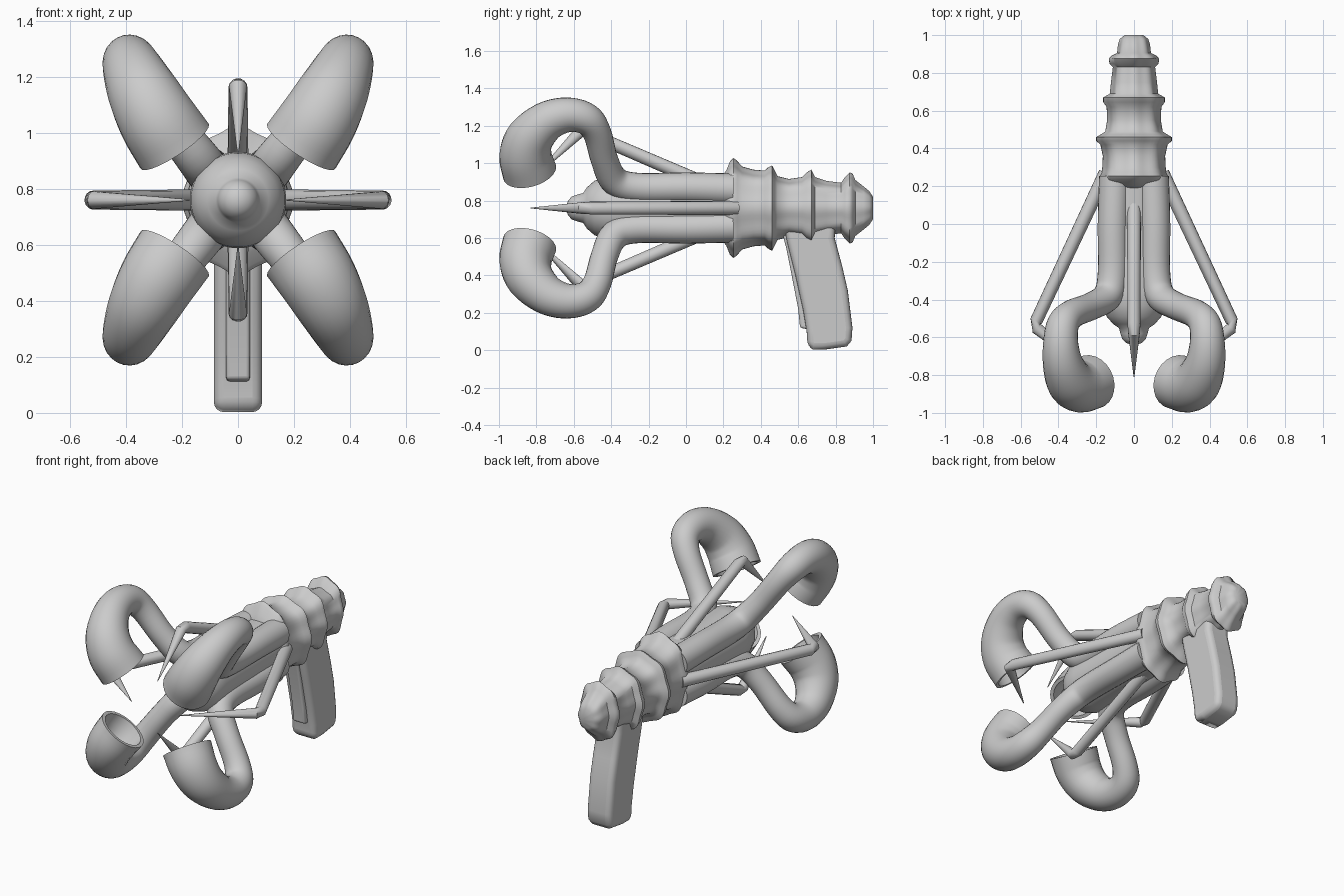
import bpy, bmesh, math
from mathutils import Vector

if "Cube" in bpy.data.objects:
    bpy.data.objects.remove(bpy.data.objects["Cube"])

AXIS_Z = 0.76   # height of the long axis; all parts but the grip are built around it


def finish(name, bm, z=AXIS_Z, mirror=None, angle=50):
    bmesh.ops.recalc_face_normals(bm, faces=bm.faces)
    me = bpy.data.meshes.new(name)
    bm.to_mesh(me)
    bm.free()
    ob = bpy.data.objects.new(name, me)
    bpy.context.collection.objects.link(ob)
    ob.location.z = z
    if mirror:
        m = ob.modifiers.new("mirror", 'MIRROR')
        m.use_axis = mirror
        m.use_mirror_merge = False
    bpy.ops.object.select_all(action='DESELECT')
    ob.select_set(True)
    bpy.context.view_layer.objects.active = ob
    bpy.ops.object.shade_smooth_by_angle(angle=math.radians(angle))
    return ob


def skin(bm, rings):
    loops = [[bm.verts.new(p) for p in r] for r in rings]
    n = len(loops[0])
    for a, b in zip(loops, loops[1:]):
        for i in range(n):
            j = (i + 1) % n
            bm.faces.new((a[i], a[j], b[j], b[i]))
    bm.faces.new(loops[0])
    bm.faces.new(loops[-1][::-1])


def spline(pts, steps):
    # Catmull-Rom through 4D points (x, y, z, radius)
    p = [Vector(q) for q in pts]
    p = [2 * p[0] - p[1]] + p + [2 * p[-1] - p[-2]]
    out = []
    for k in range(1, len(p) - 2):
        a, b, c, d = p[k - 1:k + 3]
        for s in range(steps):
            t = s / steps
            out.append(0.5 * (2 * b + (c - a) * t + (2 * a - 5 * b + 4 * c - d) * t * t
                              + (3 * b - a - 3 * c + d) * t ** 3))
    return out + [p[-2]]


def tube(bm, pts, n=24, inner=()):
    # sweep a circle; 'inner' adds (depth, radius) rings back inside the mouth
    c = [q.to_3d() for q in pts]
    r = [q[3] for q in pts]
    u = None
    rings = []

    def ring(o, rad, u, v):
        return [o + rad * (math.cos(2 * math.pi * i / n) * u + math.sin(2 * math.pi * i / n) * v)
                for i in range(n)]
    for k in range(len(c)):
        t = (c[min(k + 1, len(c) - 1)] - c[max(k - 1, 0)]).normalized()
        if u is None:
            u = t.orthogonal()
        u = (u - t * u.dot(t)).normalized()
        v = t.cross(u)
        rings.append(ring(c[k], r[k], u, v))
    for depth, rad in inner:
        rings.append(ring(c[-1] - t * depth, rad, u, v))
    skin(bm, rings)


def lathe(name, prof, power, lobe=0.0, n=64):
    # rings along y given as (y, half width, half height), squared off by 'power',
    # with eight shallow lobes
    bm = bmesh.new()
    rings = []
    for y, rx, rz in prof:
        ring = []
        for i in range(n):
            a = 2 * math.pi * i / n
            ca, sa = math.cos(a), math.sin(a)
            f = (abs(ca) ** power + abs(sa) ** power) ** (-1 / power)
            f *= (1 + lobe * math.cos(8 * a)) / (1 + lobe)
            ring.append((rx * ca * f, y, rz * sa * f))
        rings.append(ring)
    skin(bm, rings)
    return finish(name, bm)


# ringed rear barrel
lathe("ringed_barrel", [
    (0.19, .15, .17), (0.215, .172, .20), (0.235, .18, .25), (0.255, .182, .268), (0.275, .172, .25),
    (0.30, .168, .222), (0.36, .165, .205), (0.42, .178, .20), (0.44, .20, .218), (0.46, .20, .228),
    (0.475, .175, .20), (0.49, .152, .17), (0.55, .142, .155), (0.62, .145, .165), (0.645, .163, .19),
    (0.67, .163, .205), (0.69, .128, .165), (0.75, .122, .145), (0.83, .112, .135), (0.85, .13, .165),
    (0.875, .133, .19), (0.89, .12, .185), (0.905, .09, .15), (0.95, .085, .115), (0.98, .075, .09),
    (1.0, .05, .06)], 2.2, 0.03)

# round front core with nose knob
lathe("front_core", [
    (0.24, .165, .17), (0.0, .165, .165), (-0.25, .17, .165), (-0.36, .172, .172), (-0.43, .168, .168),
    (-0.49, .145, .145), (-0.53, .11, .11), (-0.55, .08, .08), (-0.58, .072, .072), (-0.61, .062, .062),
    (-0.63, .04, .04), (-0.64, .015, .015)], 2)

# four curling arms that flare into hollow horns
bm = bmesh.new()
arm = spline([
    (.10, .25, .10, .085), (.11, 0, .108, .082), (.112, -.26, .108, .08), (.14, -.38, .145, .078),
    (.225, -.435, .255, .073), (.325, -.475, .40, .076), (.375, -.53, .475, .085),
    (.388, -.63, .498, .093), (.376, -.74, .465, .107), (.338, -.83, .38, .127),
    (.287, -.858, .285, .14), (.226, -.836, .192, .146)], 5)
tube(bm, arm, inner=[(0, .125), (.06, .115), (.14, .085)])
finish("horn_arm", bm, mirror=(True, False, True))


def prong(name, start, elbow, tip, mirror):
    bm = bmesh.new()
    s, e, t = Vector(start), Vector(elbow), Vector(tip)
    d = (e - s).normalized()
    row = [(s, .038), (e - d * .03, .034), (e + (t - e) * .04, .032), (t, .002)]
    tube(bm, [Vector((*p, r)) for p, r in row], n=14)
    finish(name, bm, mirror=mirror, angle=40)


# bent needle prongs: one pair at the sides, one pair above and below
prong("side_prong", (.15, .27, 0), (.53, -.54, 0), (.17, -.83, 0), (True, False, False))
prong("vertical_prong", (0, .22, .08), (0, -.56, .415), (0, -.81, .165), (False, False, True))


def slab(name, prof, half, bevel):
    bm = bmesh.new()
    face = bm.faces.new([bm.verts.new((-half, y, z)) for y, z in prof])
    ext = bmesh.ops.extrude_face_region(bm, geom=[face])
    bmesh.ops.translate(bm, vec=(2 * half, 0, 0),
                        verts=[g for g in ext['geom'] if isinstance(g, bmesh.types.BMVert)])
    ob = finish(name, bm, z=0)
    b = ob.modifiers.new("bevel", 'BEVEL')
    b.width, b.segments, b.angle_limit = bevel, 4, math.radians(50)


# rear grip and its front ridge
slab("grip", [(.52, .70), (.54, .58), (.585, .40), (.625, .22), (.645, .10), (.65, .02), (.68, .003),
              (.74, .003), (.86, .02), (.885, .05), (.89, .12), (.865, .32), (.835, .45),
              (.795, .60), (.80, .70)], .086, .035)
slab("grip_ridge", [(.50, .68), (.535, .55), (.565, .40), (.60, .22), (.61, .12), (.70, .10),
                    (.68, .40), (.62, .68)], .042, .012)
